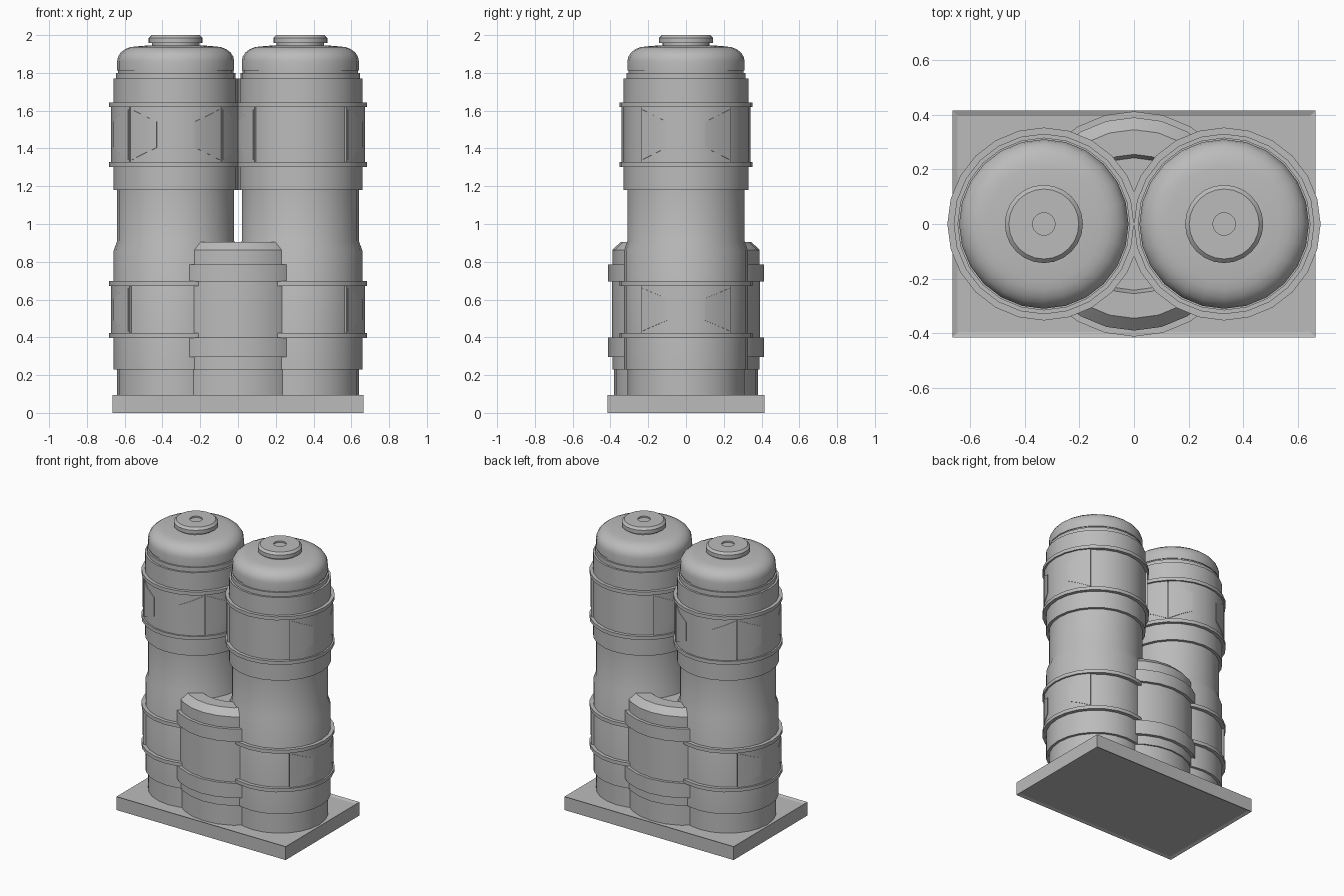
import bpy, bmesh
from math import sin, cos, radians, pi

SIDES = 24
STEP = 360 / SIDES
TOWER_X = 0.33

cube = bpy.data.objects.get("Cube")
if cube:
    bpy.data.objects.remove(cube, do_unlink=True)

grey = bpy.data.materials.new("plain grey")
grey.use_nodes = True
grey.diffuse_color = (0.5, 0.5, 0.5, 1)
grey.node_tree.nodes["Principled BSDF"].inputs["Base Color"].default_value = (0.5, 0.5, 0.5, 1)


def finish(name, bm, smooth=True):
    bmesh.ops.recalc_face_normals(bm, faces=bm.faces)
    mesh = bpy.data.meshes.new(name)
    bm.to_mesh(mesh)
    bm.free()
    mesh.materials.append(grey)
    obj = bpy.data.objects.new(name, mesh)
    bpy.context.collection.objects.link(obj)
    if smooth:
        bpy.ops.object.select_all(action='DESELECT')
        obj.select_set(True)
        bpy.context.view_layer.objects.active = obj
        bpy.ops.object.shade_smooth_by_angle(angle=radians(28))
    return obj


def lathe(name, profile, x=0):
    """Turn a (radius, height) profile about a vertical axis, capped at both ends."""
    bm = bmesh.new()
    loops = [[bm.verts.new((x + r * cos(2 * pi * i / SIDES), r * sin(2 * pi * i / SIDES), z))
              for i in range(SIDES)] for r, z in profile]
    for a, b in zip(loops, loops[1:]):
        for i in range(SIDES):
            j = (i + 1) % SIDES
            bm.faces.new((a[i], a[j], b[j], b[i]))
    bm.faces.new(loops[0][::-1])
    bm.faces.new(loops[-1])
    return finish(name, bm)


def curved_plate(name, x, facing, angles, halves, z, inner, outer):
    """Thin plate wrapped on a faceted tower; halves are the half heights at each angle."""
    bm = bmesh.new()
    rows = []
    for a, h in zip(angles, halves):
        fit = cos(radians(STEP / 2)) / cos(radians(a % STEP - STEP / 2))
        t = radians(a + facing)
        rows.append([bm.verts.new((x + r * fit * cos(t), r * fit * sin(t), z + s * h))
                     for r, s in ((inner, -1), (outer, -1), (outer, 1), (inner, 1))])
    for p, q in zip(rows, rows[1:]):
        for i in range(4):
            j = (i + 1) % 4
            bm.faces.new((p[i], q[i], q[j], p[j]))
    bm.faces.new(rows[0])
    bm.faces.new(rows[-1][::-1])
    return finish(name, bm)


def panel(name, x, facing, z, half):
    # raised plate with two tapered plates pointing at its middle
    angles = [-44.5, -30, -15, 0, 15, 30, 44.5]
    curved_plate(name, x, facing, angles, [half] * len(angles), z, 0.32, 0.342)
    for side, word in ((-1, "right"), (1, "left")):
        taper = [(17, 0.07), (30, 0.105), (43, 0.138)]
        taper = sorted((side * a, h * half / 0.15) for a, h in taper)
        curved_plate(f"{name}_{word}_inlay", x, facing, [a for a, h in taper],
                     [h for a, h in taper], z, 0.335, 0.345)


# base slab with a shallow rim above and below
bm = bmesh.new()
bmesh.ops.create_cube(bm, size=1)
for v in bm.verts:
    v.co.x *= 1.33
    v.co.y *= 0.83
    v.co.z = (v.co.z + 0.5) * 0.095
bm.normal_update()
for face in [f for f in bm.faces if abs(f.normal.z) > 0.9]:
    direction = face.normal.z
    bmesh.ops.inset_region(bm, faces=[face], thickness=0.028)
    for v in face.verts:
        v.co.z -= 0.008 * direction
finish("base_slab", bm, smooth=False)

# tower outline from foot to shoulder
body = [(0.31, 0.08), (0.31, 0.23), (0.328, 0.23), (0.328, 0.86), (0.31, 0.91),
        (0.31, 1.18), (0.33, 1.18), (0.33, 1.77), (0.316, 1.77), (0.316, 1.80),
        (0.305, 1.80), (0.305, 1.812), (0.31, 1.812), (0.31, 1.862)]
# rounded dome
for i in range(1, 6):
    t = i / 5 * pi / 2
    body.append((0.21 + 0.10 * cos(t), 1.862 + 0.078 * sin(t)))
# cap with a small dimple
body += [(0.15, 1.945), (0.125, 1.945), (0.125, 1.957), (0.143, 1.957), (0.143, 1.985),
         (0.128, 2.0), (0.041, 2.0), (0.041, 1.99)]

for side, word in ((-1, "right"), (1, "left")):
    x = side * TOWER_X
    lathe(f"{word}_tower", body, x)
    # ring bands
    for n, z in enumerate((0.41, 0.685, 1.315, 1.632)):
        lathe(f"{word}_tower_ring_{n + 1}",
              [(0.31, z - 0.0125), (0.353, z - 0.0125), (0.353, z + 0.0125), (0.31, z + 0.0125)], x)
    # panels between the rings
    for facing in (0, 180):
        panel(f"{word}_lower_panel_{facing}", x, facing, 0.547, 0.125)
    for facing in ((0, 90, 180, 270) if side < 0 else (0, 180)):
        panel(f"{word}_upper_panel_{facing}", x, facing, 1.473, 0.146)

# short tank between the towers
lathe("middle_tank", [
    (0.38, 0.08), (0.38, 0.23), (0.39, 0.23), (0.39, 0.295), (0.412, 0.295),
    (0.412, 0.40), (0.392, 0.40), (0.392, 0.695), (0.412, 0.695), (0.412, 0.785),
    (0.39, 0.785), (0.39, 0.862), (0.345, 0.906), (0.255, 0.906), (0.242, 0.87)])
